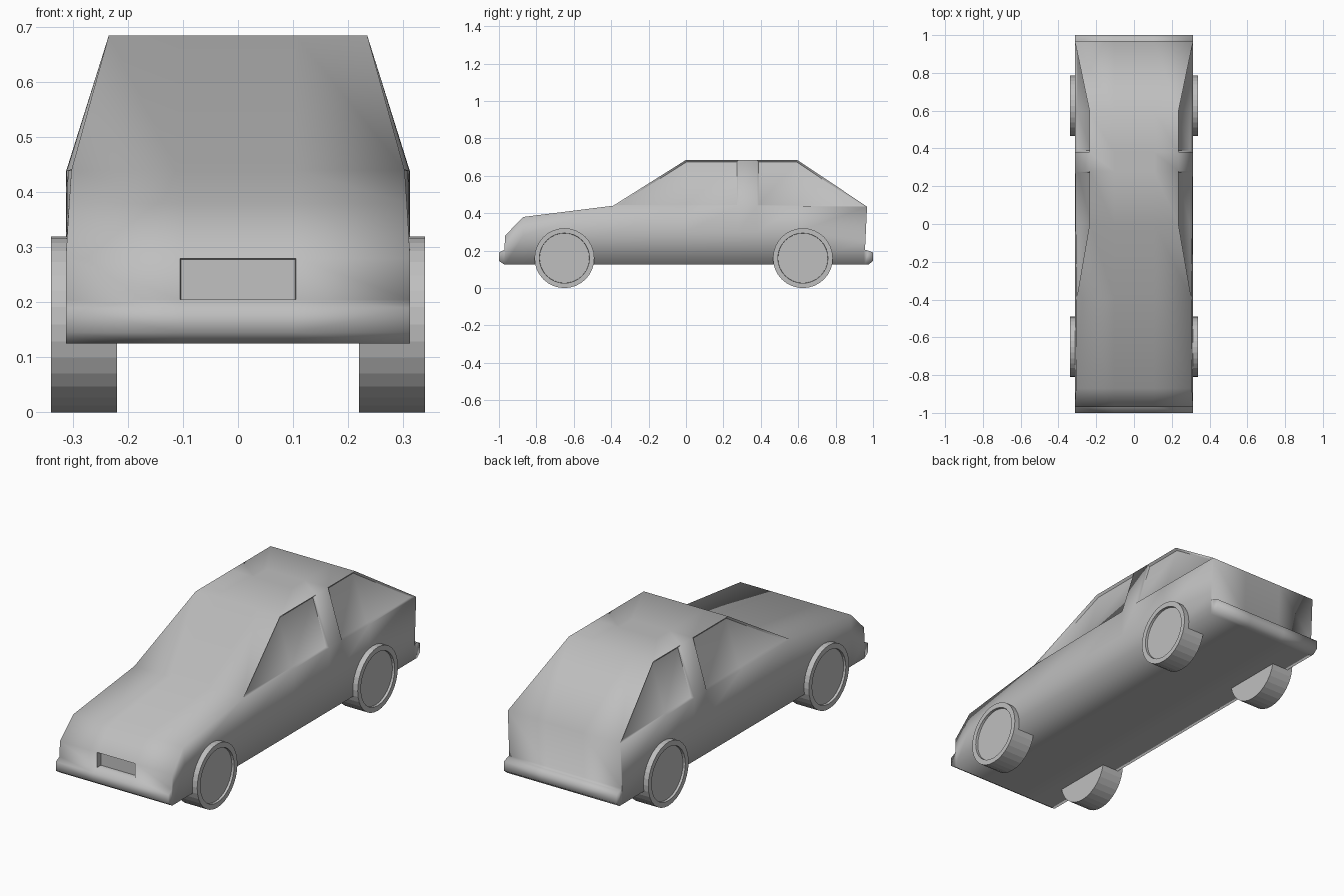
import bpy, bmesh, math
from mathutils import Matrix

if "Cube" in bpy.data.objects:
    bpy.data.objects.remove(bpy.data.objects["Cube"], do_unlink=True)

grey = bpy.data.materials.new("plain grey")
grey.use_nodes = True
color = (0.52, 0.52, 0.52, 1)
grey.diffuse_color = color
grey.node_tree.nodes["Principled BSDF"].inputs["Base Color"].default_value = color

W = 0.313      # half width of the body
PANEL = 0.105  # half width of the grille
PILLAR = (0.28, 0.38)


def make_object(name, bm):
    mesh = bpy.data.meshes.new(name)
    bm.to_mesh(mesh)
    bm.free()
    mesh.materials.append(grey)
    obj = bpy.data.objects.new(name, mesh)
    bpy.context.collection.objects.link(obj)
    return obj


def station(y, bottom, mid, belt, top, y_low=None):
    """Closed cross-section; belt and top are (half width, height)."""
    low = y if y_low is None else y_low
    half = [(PANEL, low, bottom), (W, low, bottom), (W, low, mid),
            (belt[0], y, belt[1]), (top[0], y, top[1]), (PANEL, y, top[1])]
    return half + [(-x, py, z) for x, py, z in reversed(half)]


# Body sections from the front bumper to the rear bumper
roof = (0.235, 0.685)
lip, shelf = (W, 0.19), (W, 0.205)
nose, hood, cowl, tail = (W, 0.28), (0.307, 0.38), (0.303, 0.44), (W, 0.435)
sections = [
    station(-1.0, 0.145, 0.19, lip, lip),
    station(-0.97, 0.125, 0.205, shelf, shelf),
    station(-0.968, 0.125, 0.205, nose, nose),
    station(-0.87, 0.125, 0.28, hood, hood),
    station(-0.39, 0.125, 0.3, cowl, cowl),
    station(0.0, 0.125, 0.3, (0.309, 0.44), roof),
    station(PILLAR[0], 0.125, 0.3, (0.311, 0.44), roof),
    station(PILLAR[1], 0.125, 0.3, (0.312, 0.44), roof),
    station(0.595, 0.125, 0.3, (W, 0.438), roof),
    station(0.968, 0.125, 0.25, tail, tail, y_low=0.953),
    station(0.957, 0.125, 0.205, shelf, shelf),
    station(0.975, 0.125, 0.2, (W, 0.2), (W, 0.2)),
    station(1.0, 0.145, 0.19, lip, lip),
]

bm = bmesh.new()
rings = [[bm.verts.new(p) for p in s] for s in sections]
for a, b in zip(rings, rings[1:]):
    for i in range(len(a)):
        j = (i + 1) % len(a)
        bm.faces.new((a[i], a[j], b[j], b[i]))
bm.faces.new(rings[0])
bm.faces.new(rings[-1])
bmesh.ops.remove_doubles(bm, verts=bm.verts[:], dist=0.0003)
bmesh.ops.recalc_face_normals(bm, faces=bm.faces[:])
bm.normal_update()

# Sunken side windows, leaving the middle pillar proud
windows, grille = [], []
for f in bm.faces:
    c = f.calc_center_median()
    if c.z > 0.45 and abs(f.normal.x) > 0.7 and not PILLAR[0] < c.y < PILLAR[1]:
        windows.append(f)
    if abs(c.x) < 0.01 and 0.21 < c.z < 0.27 and f.normal.y < -0.9:
        grille.append(f)
bmesh.ops.inset_region(bm, faces=windows, thickness=0.008, depth=-0.012,
                       use_even_offset=True, use_boundary=True)

# Recessed grille opening
bmesh.ops.inset_region(bm, faces=grille, thickness=0.001, depth=-0.03,
                       use_even_offset=True, use_boundary=True)

# Smooth body with crisp glass and grille borders
bm.normal_update()
for f in bm.faces:
    f.smooth = True
for e in bm.edges:
    c = (e.verts[0].co + e.verts[1].co) / 2
    on_pillar = PILLAR[0] <= c.y <= PILLAR[1]
    on_grille = c.y < -0.93 and abs(c.x) < 0.11 and 0.2 < c.z < 0.29
    if (c.z > 0.45 and not on_pillar) or on_grille:
        e.smooth = e.calc_face_angle(0) < math.radians(40)
make_object("body", bm)


# Wheels with a shallow recessed hub
def wheel(name, side, y):
    bm = bmesh.new()
    bmesh.ops.create_cone(bm, cap_ends=True, segments=32, radius1=0.16,
                          radius2=0.16, depth=0.12)
    bm.normal_update()
    outer = [f for f in bm.faces if f.normal.z > 0.9]
    bmesh.ops.inset_region(bm, faces=outer, thickness=0.026, depth=0)
    bmesh.ops.inset_region(bm, faces=outer, thickness=0.001, depth=-0.012)
    turn = Matrix.Rotation(side * math.pi / 2, 4, "Y")
    bm.transform(Matrix.Translation((side * 0.28, y, 0.16)) @ turn)
    make_object(name, bm)


for side, label in ((1, "left"), (-1, "right")):
    wheel(f"front_wheel_{label}", side, -0.65)
    wheel(f"rear_wheel_{label}", side, 0.625)
